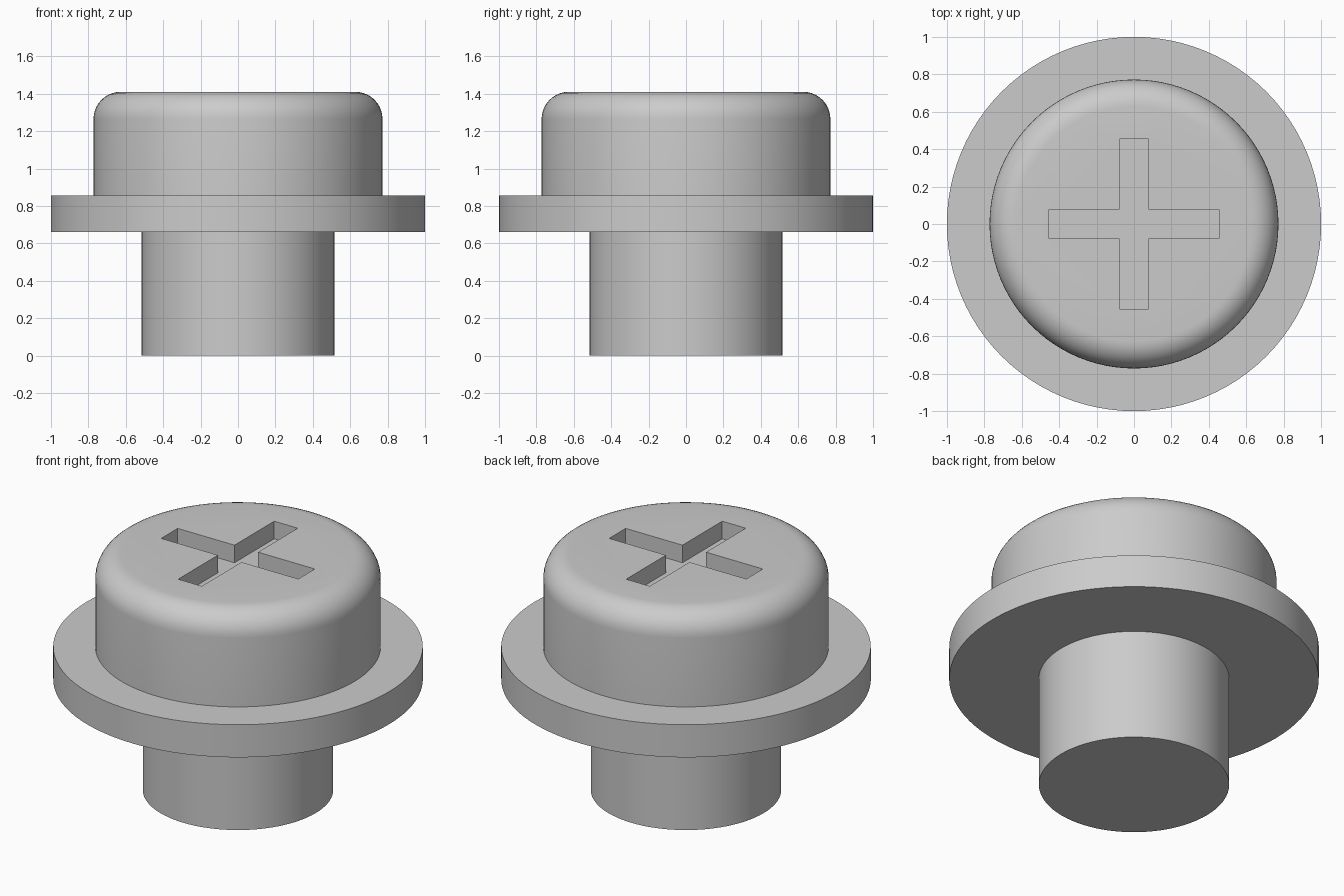
import bpy, bmesh, math

SIDES = 96

cube = bpy.data.objects.get("Cube")
if cube:
    bpy.data.objects.remove(cube, do_unlink=True)

# Single plain grey
grey = bpy.data.materials.new("plain grey")
grey.use_nodes = True
grey.diffuse_color = (0.6, 0.6, 0.6, 1)
grey.node_tree.nodes["Principled BSDF"].inputs["Base Color"].default_value = grey.diffuse_color


def make_object(name, bm):
    bmesh.ops.recalc_face_normals(bm, faces=bm.faces)
    mesh = bpy.data.meshes.new(name)
    bm.to_mesh(mesh)
    bm.free()
    mesh.materials.append(grey)
    obj = bpy.data.objects.new(name, mesh)
    bpy.context.collection.objects.link(obj)
    return obj


def select_only(obj):
    bpy.ops.object.select_all(action='DESELECT')
    obj.select_set(True)
    bpy.context.view_layer.objects.active = obj


def lathe(name, profile):
    """Closed round solid from (radius, height) points, capped at both ends."""
    bm = bmesh.new()
    rings = []
    for r, z in profile:
        angles = [math.tau * i / SIDES for i in range(SIDES)]
        rings.append([bm.verts.new((r * math.cos(a), r * math.sin(a), z)) for a in angles])
    for low, high in zip(rings, rings[1:]):
        for i in range(SIDES):
            j = (i + 1) % SIDES
            bm.faces.new((low[i], low[j], high[j], high[i]))
    bm.faces.new(rings[0])
    bm.faces.new(rings[-1])
    return make_object(name, bm)


def cross_prism(name, reach, half, bottom, top):
    """Upright prism with a plus-shaped outline."""
    bm = bmesh.new()
    outline = []
    for k in range(4):
        c, s = round(math.cos(k * math.pi / 2)), round(math.sin(k * math.pi / 2))
        for x, y in ((reach, -half), (reach, half), (half, half)):
            outline.append(bm.verts.new((c * x - s * y, s * x + c * y, bottom)))
    face = bm.faces.new(outline)
    extruded = bmesh.ops.extrude_face_region(bm, geom=[face])["geom"]
    for v in extruded:
        if isinstance(v, bmesh.types.BMVert):
            v.co.z = top
    return make_object(name, bm)


# Shaft and flange
FLANGE_LOW, FLANGE_TOP, HEAD_TOP = 0.66, 0.855, 1.41
shaft = lathe("shaft", [(0.515, 0), (0.515, FLANGE_LOW + 0.02)])
flange = lathe("flange", [(1, FLANGE_LOW), (1, FLANGE_TOP)])

# Head with a rounded upper rim
HEAD_R, FILLET, STEPS = 0.772, 0.145, 10
rim = []
for i in range(STEPS + 1):
    a = math.pi / 2 * i / STEPS
    rim.append((HEAD_R - FILLET + FILLET * math.cos(a),
                HEAD_TOP - FILLET + FILLET * math.sin(a)))
head = lathe("head", [(HEAD_R, FLANGE_TOP - 0.02)] + rim)

# Cross-shaped driver recess cut into the head
cutter = cross_prism("recess_cutter", 0.453, 0.078, HEAD_TOP - 0.105, HEAD_TOP + 0.1)
cutter.hide_render = True
cut = head.modifiers.new("driver recess", 'BOOLEAN')
cut.operation = 'DIFFERENCE'
cut.solver = 'EXACT'
cut.object = cutter
select_only(head)
bpy.ops.object.modifier_apply(modifier=cut.name)
bpy.data.objects.remove(cutter, do_unlink=True)

for part in (shaft, flange, head):
    select_only(part)
    bpy.ops.object.shade_smooth_by_angle(angle=math.radians(30))
